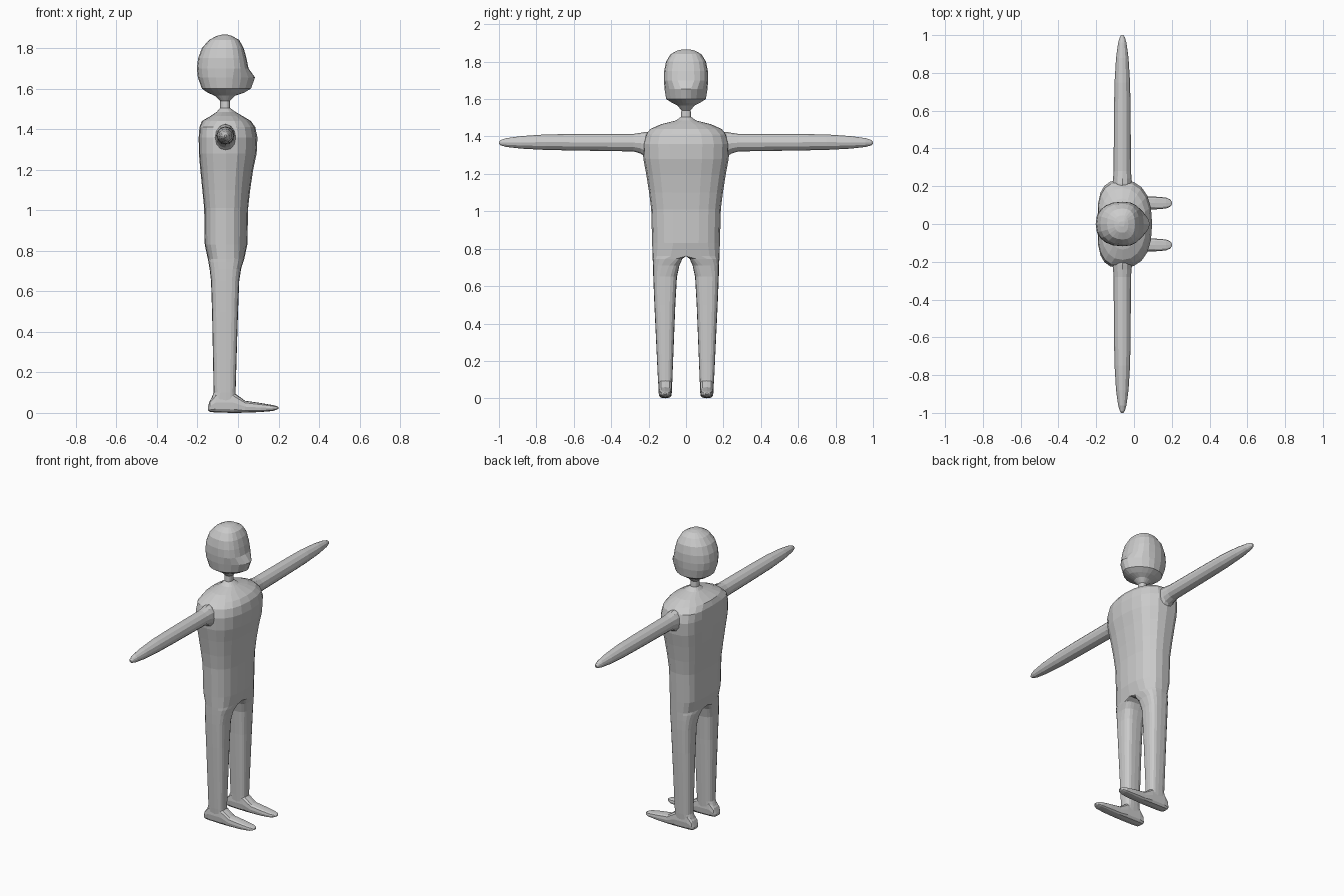
import bpy, bmesh, math

grey = bpy.data.materials.new("light grey")
grey.diffuse_color = (0.6, 0.6, 0.6, 1)
N = 20
MID = -0.06


def power(v, e):
    return math.copysign(abs(v) ** (2 / e), v)


def loft(name, rings):
    """Skin closed rings into one half mesh, mirrored across the y = 0 plane."""
    bm = bmesh.new()
    rows = [[bm.verts.new(p) for p in r] for r in rings]
    for a, b in zip(rows, rows[1:]):
        for i in range(len(a)):
            j = (i + 1) % len(a)
            bm.faces.new((a[i], a[j], b[j], b[i]))
    bm.faces.new(rows[0][::-1])
    bm.faces.new(rows[-1])
    # open the half body along its mirror plane
    seam = [f for f in bm.faces if all(abs(v.co.y) < 1e-5 for v in f.verts)]
    bmesh.ops.delete(bm, geom=seam, context='FACES')
    bmesh.ops.remove_doubles(bm, verts=bm.verts, dist=1e-5)
    bmesh.ops.recalc_face_normals(bm, faces=bm.faces)
    if bm.calc_volume(signed=True) < 0:
        bmesh.ops.reverse_faces(bm, faces=bm.faces)
    me = bpy.data.meshes.new(name)
    bm.to_mesh(me)
    bm.free()
    me.materials.append(grey)
    ob = bpy.data.objects.new(name, me)
    bpy.context.collection.objects.link(ob)
    m = ob.modifiers.new("mirror", 'MIRROR')
    m.use_axis = (False, True, False)
    m.use_clip = True
    m.merge_threshold = 0.0005


def inner_leg(z):
    """Inside of the leg: a slow taper that closes in a round arch at the crotch."""
    arch = max(0, 1 - (max(0, z - 0.6) / 0.16) ** 2)
    return (0.077 - 0.04 * z) * math.sqrt(arch) if z < 0.759 else 0


def squareness(z):
    """Back and front corner sharpness: boxy legs, rounded chest, wedge-shaped face."""
    if z < 0.78:
        return 3, 3
    if z < 1.42:
        return 3.2, 2.4
    if z < 1.57:
        return 2.3, 2.2
    return 2.3, 1.65 if z < 1.68 else 2.4


def body_ring(z, back, front, outer):
    """Horizontal half-body section; its inner side lies on y = 0 above the legs."""
    inner = inner_leg(z)
    yc = inner + (outer - inner) / 2 * min(1, inner / 0.045)
    eb, ef = squareness(z)
    pts = []
    for i in range(N):
        t = 2 * math.pi * i / N
        c, s = math.cos(t), math.sin(t)
        e = ef if c > 0 else eb
        x = MID + (front - MID if c > 0 else MID - back) * power(c, e)
        y = yc + (outer - yc if s > 0 else yc - inner) * power(s, e)
        pts.append((x, y, z))
    return pts


def section(along, half, low, high, mid, e, axis):
    """Upright section across the x axis (feet) or the y axis (arms)."""
    pts = []
    for i in range(12):
        t = 2 * math.pi * i / 12
        u = mid + half * power(math.cos(t), e)
        v = (low + high) / 2 + (high - low) / 2 * power(math.sin(t), e)
        pts.append((along, u, v) if axis == 'x' else (u, along, v))
    return pts


# z, back, front, half width
legs = [(0.05, -0.14, -0.01, 0.146), (0.1, -0.12, -0.012, 0.15), (0.5, -0.128, 0, 0.169),
        (0.65, -0.133, 0.006, 0.175), (0.71, -0.14, 0.015, 0.177),
        (0.745, -0.146, 0.026, 0.178), (0.76, -0.149, 0.031, 0.179)]
torso = [(0.83, -0.164, 0.046, 0.181), (1.01, -0.167, 0.05, 0.186), (1.1, -0.176, 0.06, 0.197),
         (1.2, -0.186, 0.075, 0.213), (1.28, -0.193, 0.092, 0.228),
         (1.36, -0.194, 0.096, 0.232), (1.41, -0.19, 0.085, 0.218),
         (1.44, -0.178, 0.064, 0.19), (1.465, -0.135, 0.022, 0.135)]
neck = [(1.485, -0.105, -0.012, 0.055), (1.505, -0.088, -0.04, 0.027),
        (1.54, -0.088, -0.04, 0.025), (1.565, -0.115, -0.015, 0.045)]
head = [(1.58, -0.15, 0.03, 0.075), (1.6, -0.178, 0.064, 0.106), (1.655, -0.198, 0.084, 0.115),
        (1.7, -0.203, 0.052, 0.118), (1.75, -0.197, 0.042, 0.117), (1.8, -0.178, 0.028, 0.107),
        (1.84, -0.143, 0.006, 0.082), (1.86, -0.105, -0.03, 0.046), (1.866, -0.08, -0.05, 0.014)]
loft("body", [body_ring(*s) for s in legs + torso + neck + head])

# arms: y, half depth, underside, top
arm = [(0.17, 0.052, 1.285, 1.425), (0.215, 0.052, 1.285, 1.425), (0.24, 0.049, 1.308, 1.42),
       (0.28, 0.046, 1.32, 1.414), (0.6, 0.044, 1.325, 1.413), (0.75, 0.041, 1.328, 1.411),
       (0.88, 0.033, 1.335, 1.402), (0.96, 0.022, 1.344, 1.391), (0.99, 0.013, 1.352, 1.381),
       (1.0, 0.006, 1.36, 1.372)]
loft("arms", [section(*s, -0.062, 2, 'y') for s in arm])

# feet: x, half width, sole, top
foot = [(-0.149, 0.022, 0.012, 0.03), (-0.138, 0.033, 0.005, 0.062), (-0.11, 0.037, 0.002, 0.1),
        (-0.02, 0.037, 0, 0.1), (0.035, 0.035, 0.001, 0.06), (0.11, 0.034, 0.004, 0.049),
        (0.17, 0.029, 0.009, 0.039), (0.192, 0.019, 0.016, 0.033), (0.2, 0.008, 0.021, 0.028)]
loft("feet", [section(*s, 0.111, 3.2, 'x') for s in foot])
